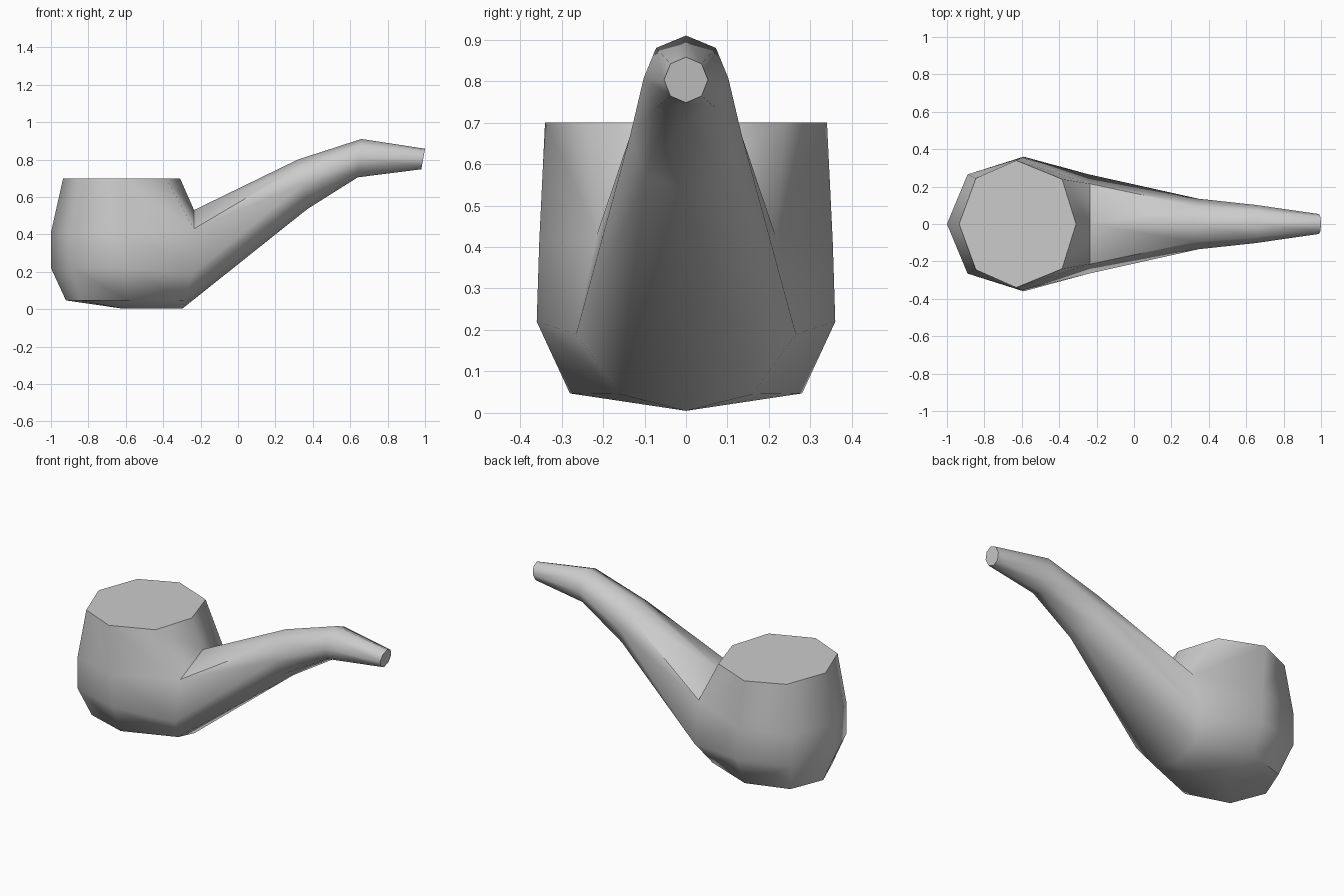
import bpy, bmesh, math

cube = bpy.data.objects.get("Cube")
if cube:
    bpy.data.objects.remove(cube, do_unlink=True)

# Single plain grey
grey = bpy.data.materials.new("plain_grey")
grey.use_nodes = True
colour = (0.6, 0.6, 0.6, 1)
grey.diffuse_color = colour
grey.node_tree.nodes["Principled BSDF"].inputs["Base Color"].default_value = colour

# Stem root half ring: crown, shoulder, widest, low, underside
crown, shoulder, widest, low, under = root = [
    (-0.235, 0, 0.53), (-0.235, 0.215, 0.43), (-0.24, 0.265, 0.19),
    (-0.29, 0.16, 0.045), (-0.295, 0, 0.005)]

# Bowl half rings, running from the far side round to the stem
rim = [(-0.935, 0, 0.7), (-0.845, 0.245, 0.7), (-0.63, 0.34, 0.7),
       (-0.385, 0.24, 0.7), (-0.31, 0, 0.7)]
belly = [(-1, 0, 0.41), (-0.89, 0.265, 0.41), (-0.6, 0.354, 0.41), shoulder, crown]
waist = [(-1, 0, 0.22), (-0.89, 0.265, 0.22), (-0.59, 0.36, 0.22), widest]
foot = [(-0.92, 0, 0.047), (-0.84, 0.2, 0.047), (-0.59, 0.28, 0.047), low]
base = (-0.63, 0, 0.005)


def stem_ring(top, bottom, half_width):
    """Half of an eight-sided ring spanning two points in the xz plane."""
    ring = []
    for i in range(5):
        a = math.pi * i / 4
        t = (1 - math.cos(a)) / 2
        y = half_width * math.sin(a) if 0 < i < 4 else 0
        ring.append((top[0] + (bottom[0] - top[0]) * t, y,
                     top[1] + (bottom[1] - top[1]) * t))
    return ring


stem = [root,
        stem_ring((0.32, 0.80), (0.37, 0.535), 0.135),
        stem_ring((0.66, 0.91), (0.64, 0.705), 0.102),
        stem_ring((1.0, 0.858), (0.98, 0.748), 0.053)]

bm = bmesh.new()


def face(points, side):
    bm.faces.new([bm.verts.new((x, y * side, z)) for x, y, z in points])


def bridge(a, b, side):
    for i in range(min(len(a), len(b)) - 1):
        face((a[i], a[i + 1], b[i + 1], b[i]), side)


# Both mirrored halves of the bowl, underside and stem
for side in (1, -1):
    for a, b in ((rim, belly), (belly, waist), (waist, foot)):
        bridge(a, b, side)
    for i in range(2):
        face((foot[i], foot[i + 1], base), side)
    face((foot[2], low, under, base), side)
    for a, b in zip(stem, stem[1:]):
        bridge(a, b, side)

# Weld the halves, then close the rim and the mouth end
bmesh.ops.remove_doubles(bm, verts=bm.verts[:], dist=0.0005)
bmesh.ops.holes_fill(bm, edges=[e for e in bm.edges if e.is_boundary], sides=8)
bmesh.ops.recalc_face_normals(bm, faces=bm.faces[:])

mesh = bpy.data.meshes.new("pipe_body")
bm.to_mesh(mesh)
bm.free()
mesh.materials.append(grey)
pipe = bpy.data.objects.new("pipe_body", mesh)
bpy.context.collection.objects.link(pipe)

# Smooth body with crisp rim, mouth end and bowl crease
bpy.ops.object.select_all(action='DESELECT')
pipe.select_set(True)
bpy.context.view_layer.objects.active = pipe
bpy.ops.object.shade_smooth_by_angle(angle=math.radians(55))
